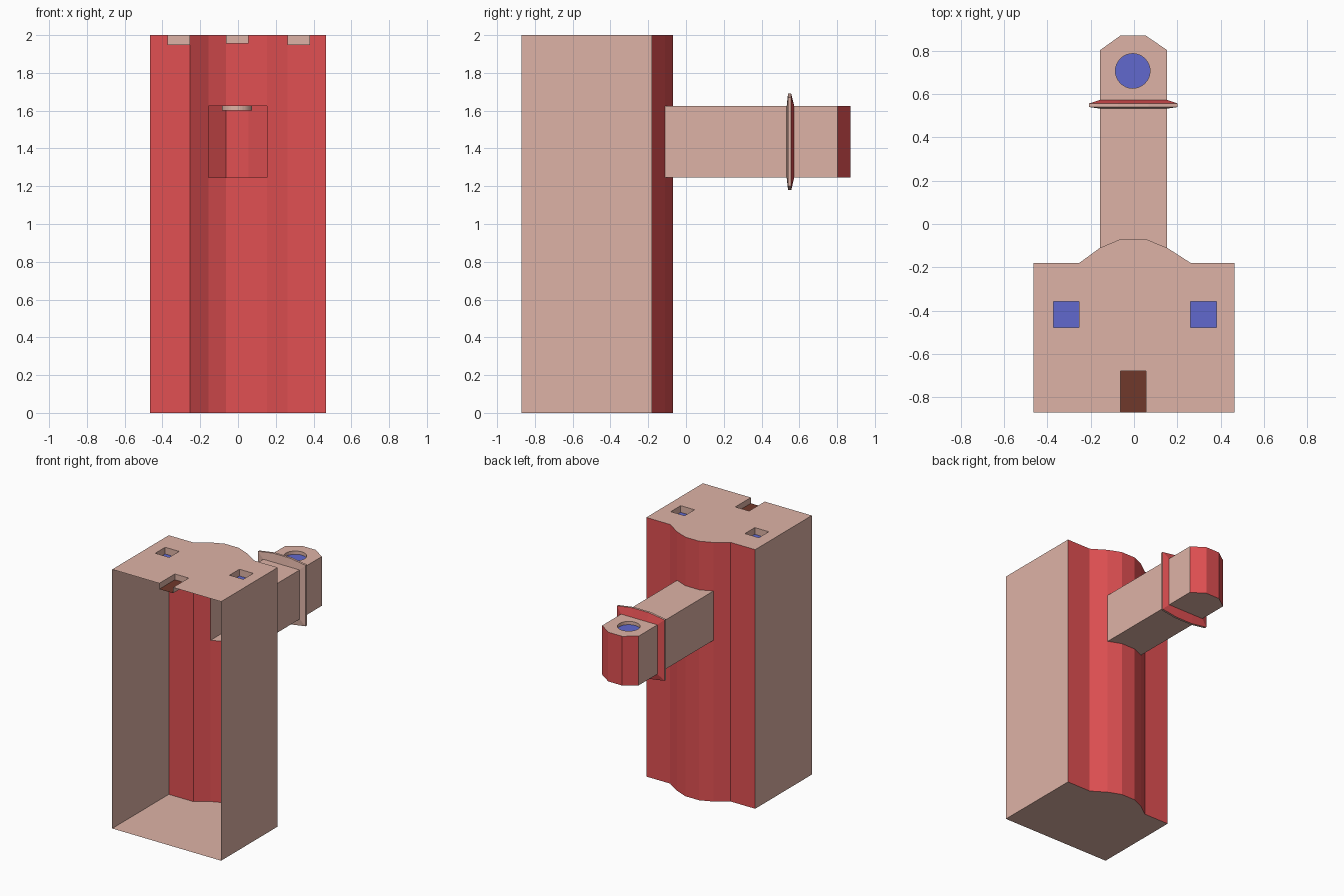
import bpy, bmesh, math

if "Cube" in bpy.data.objects:
    bpy.data.objects.remove(bpy.data.objects["Cube"])

def material(name, rgb):
    m = bpy.data.materials.new(name)
    m.diffuse_color = (*rgb, 1)
    m.use_nodes = True
    m.node_tree.nodes["Principled BSDF"].inputs["Base Color"].default_value = m.diffuse_color
    return m

MATS = [material("tan", (0.73, 0.45, 0.38)), material("red", (0.75, 0.08, 0.085)),
        material("blue", (0.12, 0.14, 0.61)), material("brown", (0.16, 0.04, 0.024))]
TAN, RED, BLUE, BROWN = range(4)

def face(bm, pts, mat):
    f = bm.faces.new([bm.verts.new(p) for p in pts])
    f.material_index = mat

def wall(bm, a, b, z0, z1, mat):
    face(bm, [(*a, z0), (*b, z0), (*b, z1), (*a, z1)], mat)

def pierced(bm, outer, holes, z, mat):
    # flat face with openings
    edges = []
    for loop in [outer] + holes:
        vs = [bm.verts.new((*p, z)) for p in loop]
        edges += [bm.edges.new((vs[i - 1], vs[i])) for i in range(len(vs))]
    res = bmesh.ops.triangle_fill(bm, edges=edges, use_beauty=True, use_dissolve=False,
                                  normal=(0, 0, 1))
    for g in res["geom"]:
        if isinstance(g, bmesh.types.BMFace):
            g.material_index = mat

def recess(bm, loop, z, depth, mat, skip=()):
    # sunken pocket with a coloured floor
    face(bm, [(*p, z - depth) for p in loop], mat)
    for i in range(len(loop)):
        if i not in skip:
            wall(bm, loop[i], loop[(i + 1) % len(loop)], z - depth, z, TAN)

def rect(x0, x1, y0, y1):
    return [(x0, y0), (x1, y0), (x1, y1), (x0, y1)]

def finish(bm, name):
    bmesh.ops.remove_doubles(bm, verts=bm.verts, dist=1e-4)
    bmesh.ops.recalc_face_normals(bm, faces=bm.faces)
    me = bpy.data.meshes.new(name)
    bm.to_mesh(me)
    bm.free()
    for m in MATS:
        me.materials.append(m)
    bpy.context.collection.objects.link(bpy.data.objects.new(name, me))

W, F, H = 0.465, -0.87, 2.0
Z0, Z1 = 1.245, 1.625
bulge = [(0.153, -0.11), (0.055, -0.07), (-0.063, -0.07), (-0.157, -0.11)]
back = [(W, -0.18), (0.262, -0.18)] + bulge + [(-0.253, -0.18), (-W, -0.18)]

# Main body: open front, bulging back with an opening for the arm
bm = bmesh.new()
notch = rect(-0.063, 0.055, F, -0.68)
squares = [rect(-0.372, -0.253, -0.478, -0.357), rect(0.262, 0.38, -0.478, -0.357)]
front_top = [(-W, F), notch[0], notch[3], notch[2], notch[1], (W, F)]
pierced(bm, front_top + back, squares, H, TAN)
face(bm, [(x, y, 0) for x, y in [(-W, F), (W, F)] + back], TAN)
for s in squares:
    recess(bm, s, H, 0.052, BLUE)
recess(bm, notch, H, 0.045, BROWN, skip=(0,))
for s in (-W, W):
    wall(bm, (s, F), (s, -0.18), 0, H, TAN)
for a, b in zip(back, back[1:]):
    if a in bulge and b in bulge:
        wall(bm, a, b, 0, Z0, RED)
        wall(bm, a, b, Z1, H, RED)
        wall_spans = None
    else:
        wall(bm, a, b, 0, H, RED)
finish(bm, "body")

# Arm: hollow box reaching back, faceted red tip, round pocket on top
bm = bmesh.new()
tip = [(-0.157, 0.803), (-0.063, 0.87), (0.055, 0.87), (0.153, 0.803)]
outline = bulge + tip
circle = [(-0.006 + 0.08 * math.cos(t * math.tau / 32), 0.707 + 0.08 * math.sin(t * math.tau / 32))
          for t in range(32)]
pierced(bm, outline, [circle], Z1, TAN)
face(bm, [(*p, Z0) for p in outline], TAN)
recess(bm, circle, Z1, 0.025, BLUE)
wall(bm, bulge[3], tip[0], Z0, Z1, TAN)
wall(bm, bulge[0], tip[3], Z0, Z1, TAN)
for a, b in zip(tip, tip[1:]):
    wall(bm, a, b, Z0, Z1, RED)
finish(bm, "arm")

# Collar: thin flange round the arm with arched top and bottom
bm = bmesh.new()
xs_in, xs_out = [-0.157, -0.063, 0.055, 0.153], [-0.207, -0.075, 0.067, 0.2]
inner = [(x, Z0) for x in xs_in] + [(x, Z1) for x in xs_in[::-1]]
lo = list(zip(xs_out, [1.2, 1.18, 1.18, 1.2]))
outer = lo + [(x, 2.87 - z) for x, z in lo[::-1]]
sections = [(inner, 0.533), (outer, 0.54), (outer, 0.557), (inner, 0.573)]
for k, mat in enumerate((TAN, TAN, RED)):
    (la, ya), (lb, yb) = sections[k], sections[k + 1]
    for i in range(len(la)):
        p, q, r, s = la[i - 1], la[i], lb[i], lb[i - 1]
        face(bm, [(p[0], ya, p[1]), (q[0], ya, q[1]), (r[0], yb, r[1]), (s[0], yb, s[1])], mat)
finish(bm, "collar")
